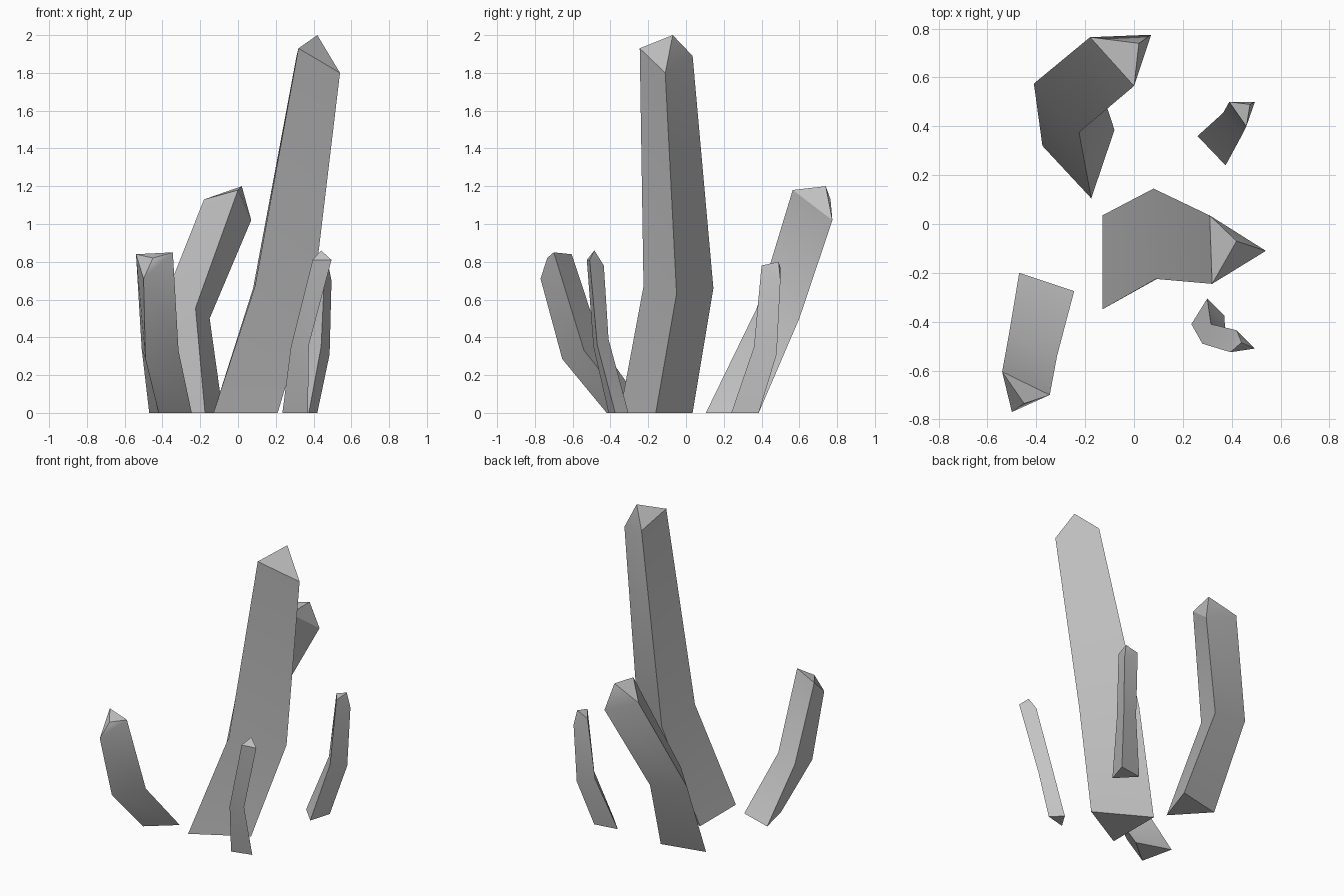
import bpy
import bmesh
import math
from mathutils import Vector

# Remove the default object
default_cube = bpy.data.objects.get("Cube")
if default_cube:
    bpy.data.objects.remove(default_cube, do_unlink=True)

# One stone colour for every crystal
STONE = (0.55, 0.55, 0.55, 1.0)
stone = bpy.data.materials.new("grey_stone")
stone.use_nodes = True
stone.diffuse_color = STONE
shader = next(n for n in stone.node_tree.nodes if n.type == "BSDF_PRINCIPLED")
shader.inputs["Base Color"].default_value = STONE


def crystal(name, base, bend, shoulder, tip):
    """Three-sided shard: base, bend and shoulder triangles plus a tip, in hundredths."""
    bm = bmesh.new()

    def corner(point):
        return bm.verts.new(Vector(point) / 100)

    ground_ring = [corner((x, y, 0)) for x, y in base]
    rings = [ground_ring] + [[corner(p) for p in ring] for ring in (bend, shoulder)]
    peak = corner(tip)

    # Closed bottom, bridged sides, pointed cap
    bm.faces.new(list(reversed(ground_ring)))
    for i in range(3):
        j = (i + 1) % 3
        for low, high in zip(rings, rings[1:]):
            bm.faces.new((low[i], low[j], high[j], high[i]))
        bm.faces.new((rings[-1][i], rings[-1][j], peak))
    bmesh.ops.recalc_face_normals(bm, faces=bm.faces[:])

    mesh = bpy.data.meshes.new(name)
    bm.to_mesh(mesh)
    bm.free()
    mesh.materials.append(stone)
    obj = bpy.data.objects.new(name, mesh)
    bpy.context.collection.objects.link(obj)

    # Soft bend, sharp ridges
    bpy.ops.object.select_all(action="DESELECT")
    obj.select_set(True)
    bpy.context.view_layer.objects.active = obj
    bpy.ops.object.shade_smooth_by_angle(angle=math.radians(30))
    return obj


# Tall central shard
crystal("tall_crystal",
        base=[(-13, 3.5), (-13, -35), (21, -16)],
        bend=[(8, 14.5, 66), (9, -22.5, 67), (40, -5, 63)],
        shoulder=[(31, 3.5, 89 + 100), (32, -24.5, 193), (54, -11, 180)],
        tip=(42, -7, 200))

# Medium shard leaning backwards
crystal("back_right_crystal",
        base=[(-17.5, 10.5), (-37.5, 32), (-8, 38.5)],
        bend=[(-22.5, 37.5, 55.5), (-41, 57.5, 55), (-15, 60, 50)],
        shoulder=[(0, 56.5, 118), (-18, 76.5, 113), (7, 77.5, 102)],
        tip=(2, 74, 120))

# Medium shard leaning forwards
crystal("front_right_crystal",
        base=[(-47, -20), (-24.5, -27.5), (-42, -42)],
        bend=[(-51, -44, 34), (-31.5, -54, 33), (-49, -65.5, 28.5)],
        shoulder=[(-54, -60.5, 84), (-34.5, -70, 85), (-50, -77, 71)],
        tip=(-45, -73.5, 82))

# Small shard behind
crystal("back_left_crystal",
        base=[(26, 36), (37.5, 24), (42, 38.5)],
        bend=[(36.5, 45.5, 35), (44, 36, 35), (48.5, 48, 31)],
        shoulder=[(39, 50, 77), (46, 40, 78), (49.5, 50, 70)],
        tip=(47.5, 49, 80))

# Small shard in front
crystal("front_left_crystal",
        base=[(23.5, -41), (30, -30.5), (37, -37.5)],
        bend=[(28, -49, 35), (31.5, -41, 39), (37.5, -47, 36)],
        shoulder=[(39.5, -52.5, 81), (42, -43.5, 78), (49.5, -51, 81)],
        tip=(44, -48.5, 86))
